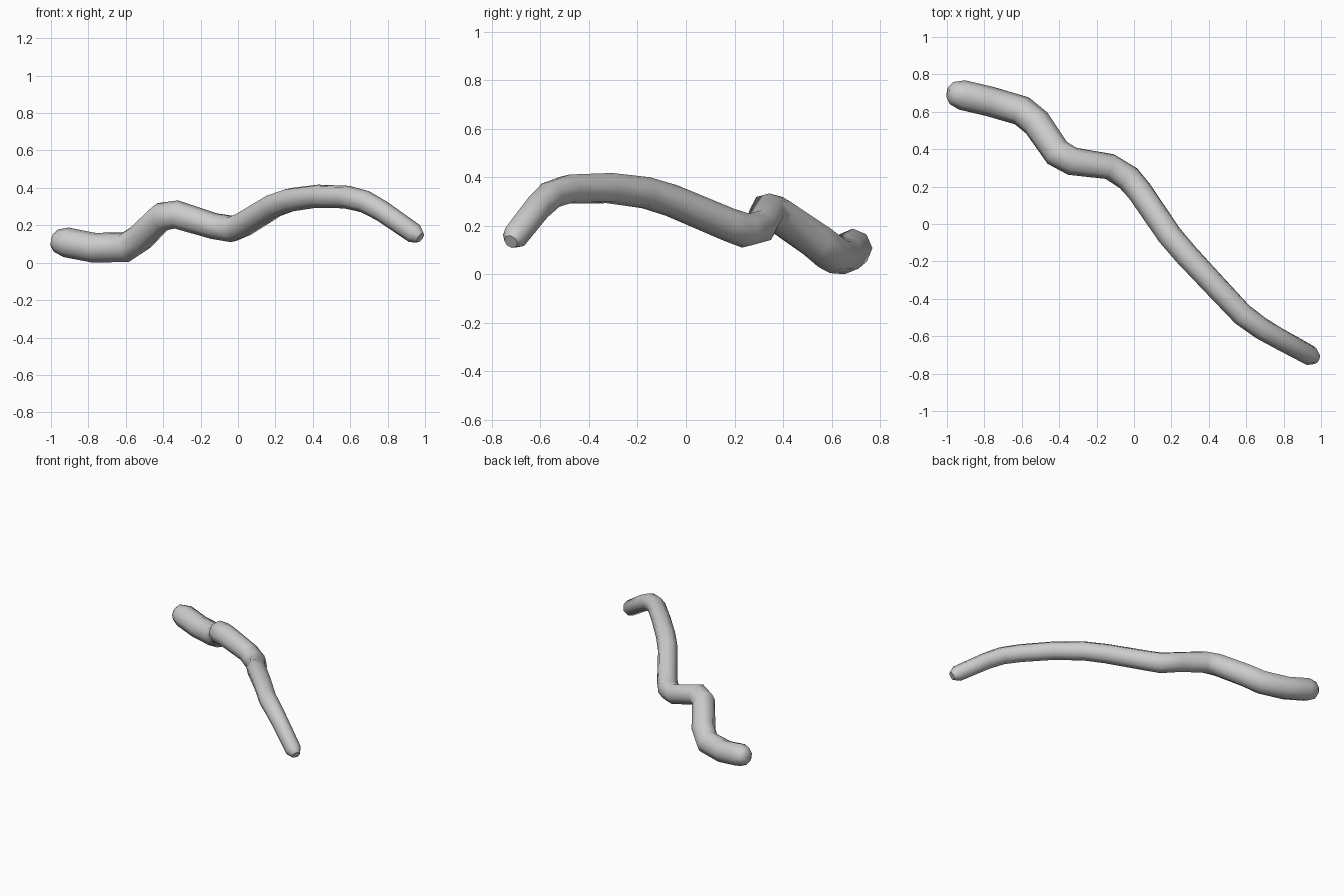
import bpy, bmesh, math
from mathutils import Vector

if "Cube" in bpy.data.objects:
    bpy.data.objects.remove(bpy.data.objects["Cube"])

SIDES = 8
# Centre line and radius of the crooked stick: x, y, z, r
PATH = [
    (-0.995, 0.703, 0.122, 0.032),
    (-0.975, 0.700, 0.118, 0.060),
    (-0.92, 0.690, 0.109, 0.080),
    (-0.77, 0.655, 0.080, 0.080),
    (-0.60, 0.605, 0.083, 0.081),
    (-0.52, 0.540, 0.135, 0.080),
    (-0.41, 0.380, 0.245, 0.078),
    (-0.33, 0.335, 0.258, 0.076),
    (-0.13, 0.307, 0.196, 0.070),
    (-0.03, 0.245, 0.180, 0.072),
    (0.03, 0.175, 0.205, 0.069),
    (0.19, -0.060, 0.304, 0.067),
    (0.28, -0.165, 0.336, 0.066),
    (0.42, -0.315, 0.355, 0.064),
    (0.58, -0.485, 0.351, 0.062),
    (0.68, -0.558, 0.326, 0.060),
    (0.77, -0.610, 0.276, 0.057),
    (0.945, -0.705, 0.155, 0.054),
    (0.975, -0.722, 0.134, 0.030),
]

pts = [Vector(p[:3]) for p in PATH]
bm = bmesh.new()
rings = []
side = None
for i, p in enumerate(pts):
    # Tangent averaged from the neighbouring segments
    a = (p - pts[i - 1]).normalized() if i else Vector()
    b = (pts[i + 1] - p).normalized() if i < len(pts) - 1 else Vector()
    t = (a + b).normalized()
    # Carry the frame along the path without twisting
    if side is None:
        side = Vector((0, 0, 1))
    side = (side - t * side.dot(t)).normalized()
    other = t.cross(side)
    r = PATH[i][3]
    rings.append([bm.verts.new(p + r * (math.cos(k) * side + math.sin(k) * other))
                  for k in (2 * math.pi * n / SIDES for n in range(SIDES))])

# Skin between the rings and close both ends
for r0, r1 in zip(rings, rings[1:]):
    for n in range(SIDES):
        m = (n + 1) % SIDES
        bm.faces.new((r0[n], r0[m], r1[m], r1[n]))
bm.faces.new(rings[0])
bm.faces.new(rings[-1])
bmesh.ops.recalc_face_normals(bm, faces=bm.faces[:])

mesh = bpy.data.meshes.new("crooked_stick")
bm.to_mesh(mesh)
bm.free()
stick = bpy.data.objects.new("crooked_stick", mesh)
bpy.context.collection.objects.link(stick)

# Smooth bark, sharp only where it bends hard
bpy.context.view_layer.objects.active = stick
stick.select_set(True)
bpy.ops.object.shade_smooth_by_angle(angle=math.radians(50))
